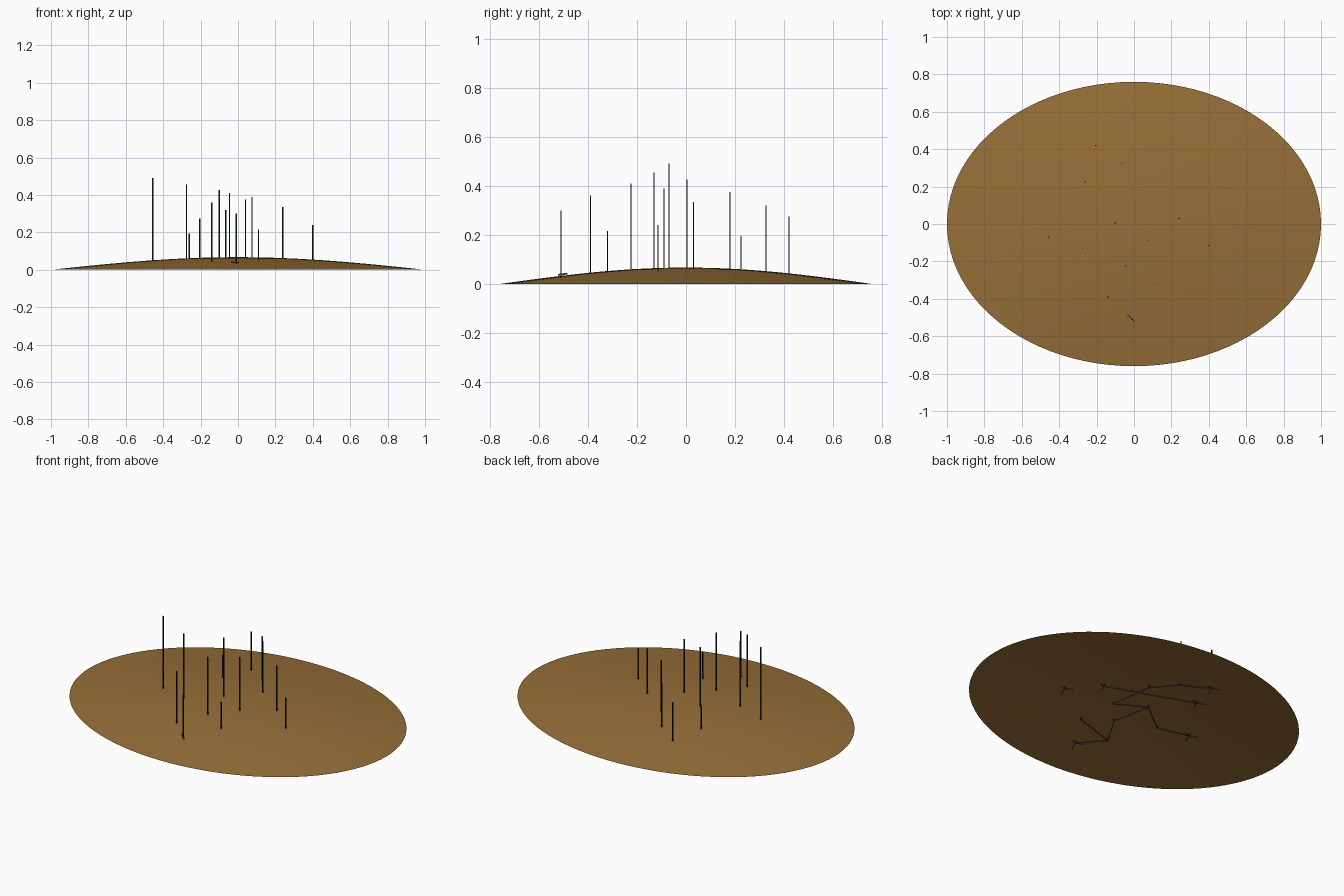
import bpy, bmesh, math
from mathutils import Vector

cube = bpy.data.objects.get("Cube")
if cube:
    bpy.data.objects.remove(cube, do_unlink=True)


def material(name, rgb):
    m = bpy.data.materials.new(name)
    m.use_nodes = True
    m.diffuse_color = (*rgb, 1)
    m.node_tree.nodes["Principled BSDF"].inputs["Base Color"].default_value = (*rgb, 1)
    return m


earth = material("ochre earth", (0.31, 0.158, 0.04))
black = material("dark stem", (0.008, 0.012, 0.009))
grey = material("grey root", (0.12, 0.13, 0.13))

DEPTH, HEIGHT = 0.76, 0.067


def ground(x, y):
    return HEIGHT * math.cos(min(1, math.hypot(x, y / DEPTH)) * math.pi / 2)


def finish(name, bm, mat):
    mesh = bpy.data.meshes.new(name)
    bm.to_mesh(mesh)
    bm.free()
    mesh.materials.append(mat)
    obj = bpy.data.objects.new(name, mesh)
    bpy.context.collection.objects.link(obj)
    return obj


def bar(name, a, b, width, depth, mat):
    """Thin four-sided bar from a to b."""
    a, b = Vector(a), Vector(b)
    axis = b - a
    bm = bmesh.new()
    bmesh.ops.create_cube(bm, size=1)
    bmesh.ops.scale(bm, vec=(width, depth, axis.length), verts=bm.verts)
    if axis.xy.length > 0.001:
        turn = axis.to_track_quat('Z', 'Y').to_matrix()
        bmesh.ops.rotate(bm, cent=(0, 0, 0), matrix=turn, verts=bm.verts)
    bmesh.ops.translate(bm, vec=(a + b) / 2, verts=bm.verts)
    return finish(name, bm, mat)


# Shallow oval mound, an open shell
bm = bmesh.new()
SIDES, RINGS = 96, 16
top = bm.verts.new((0, 0, HEIGHT))
previous = None
for r in range(1, RINGS + 1):
    ring = []
    for s in range(SIDES):
        angle = math.tau * s / SIDES
        x = math.cos(angle) * r / RINGS
        y = math.sin(angle) * DEPTH * r / RINGS
        ring.append(bm.verts.new((x, y, ground(x, y))))
    for s in range(SIDES):
        n = (s + 1) % SIDES
        if previous:
            bm.faces.new((previous[s], ring[s], ring[n], previous[n]))
        else:
            bm.faces.new((top, ring[s], ring[n]))
    previous = ring
for f in bm.faces:
    f.smooth = True
finish("mound", bm, earth)

# Upright stems: x, y, top height
stems = {
    "a": (0.40, -0.115, 0.24), "b": (0.24, 0.03, 0.335),
    "c": (0.04, 0.18, 0.375), "d": (-0.065, 0.325, 0.32),
    "e": (-0.205, 0.42, 0.275), "f": (-0.26, 0.225, 0.195),
    "g": (-0.10, 0.005, 0.425), "h": (0.075, -0.09, 0.39),
    "i": (-0.045, -0.225, 0.41), "j": (0.11, -0.32, 0.215),
    "k": (-0.275, -0.13, 0.455), "l": (-0.455, -0.07, 0.49),
    "m": (-0.14, -0.39, 0.36), "n": (-0.01, -0.51, 0.30),
}
feet = {}
for key, (x, y, z) in stems.items():
    foot = Vector((x, y, ground(x, y) - 0.012))
    feet[key] = foot
    bar("stem_" + key, foot, (x, y, z), 0.007, 0.004, black)

# Roots joining the feet below the ground
for pair in ("bf", "hc", "cd", "de", "hg", "gi", "im", "mn", "mj", "gk", "kl"):
    a, b = feet[pair[0]], feet[pair[1]]
    bar("root_" + pair, a, b, 0.004, 0.004, grey)

# Short root hairs around the outer feet
for key in "abefln":
    for turn in (0.4, 2.5, 4.4):
        tip = feet[key] + Vector((math.cos(turn), math.sin(turn), -0.15)) * 0.05
        bar("root_hair_" + key, feet[key], tip, 0.003, 0.003, grey)

# Small twig lying at the front stem
bar("fallen_twig", (-0.035, -0.485, 0.042), (0.002, -0.52, 0.038), 0.006, 0.006, grey)
